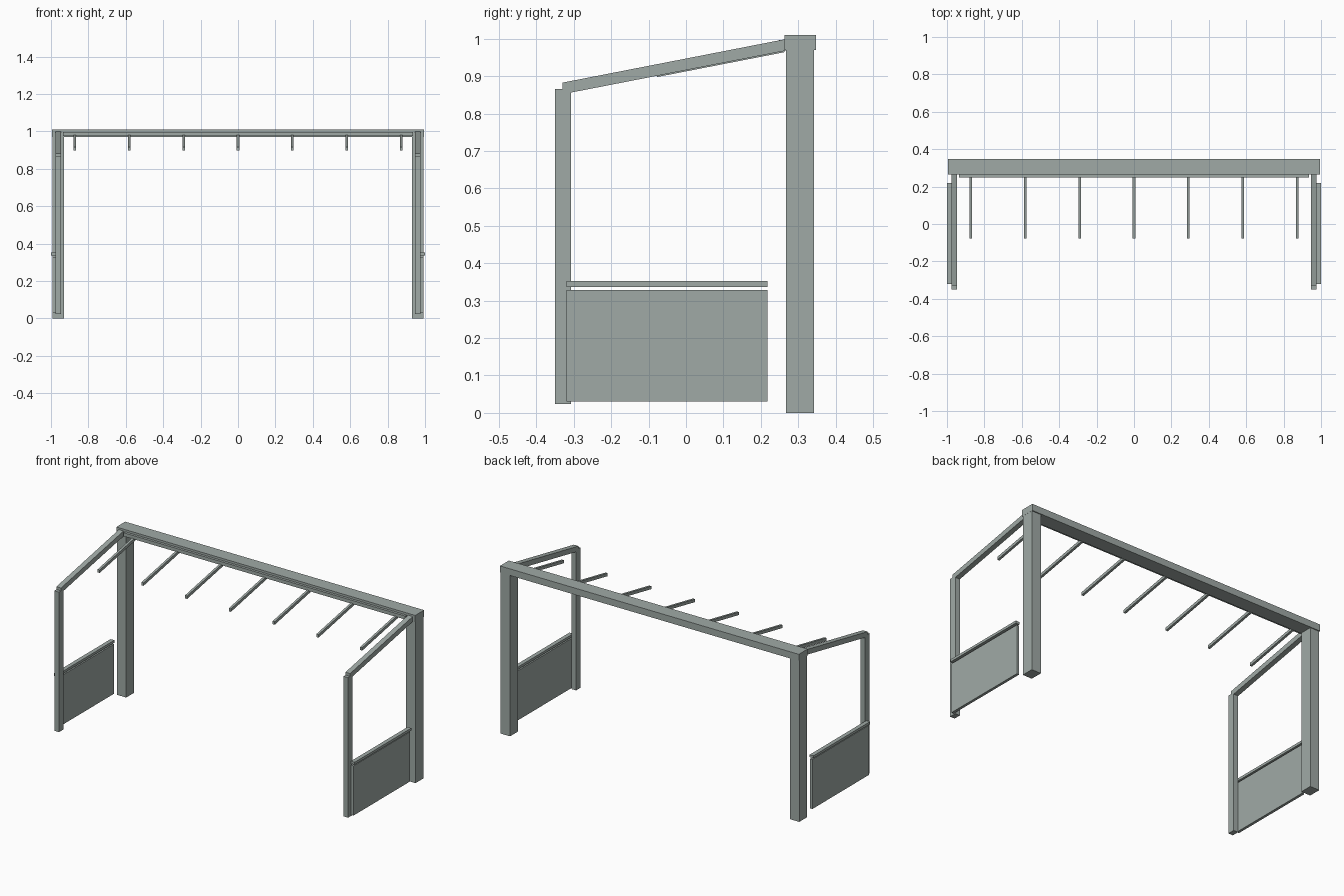
import bpy
import bmesh

cube = bpy.data.objects.get("Cube")
if cube:
    bpy.data.objects.remove(cube, do_unlink=True)

# Single painted-metal colour
paint = bpy.data.materials.new("grey_green_paint")
paint.use_nodes = True
colour = (0.35, 0.40, 0.38, 1)
paint.diffuse_color = colour
paint.node_tree.nodes["Principled BSDF"].inputs["Base Color"].default_value = colour


def extrude_x(name, x0, x1, profile):
    """Prism along x from a (y, z) profile."""
    bm = bmesh.new()
    face = bm.faces.new([bm.verts.new((x0, y, z)) for y, z in profile])
    new = bmesh.ops.extrude_face_region(bm, geom=[face])["geom"]
    verts = [v for v in new if isinstance(v, bmesh.types.BMVert)]
    bmesh.ops.translate(bm, verts=verts, vec=(x1 - x0, 0, 0))
    bmesh.ops.recalc_face_normals(bm, faces=bm.faces)
    mesh = bpy.data.meshes.new(name)
    bm.to_mesh(mesh)
    bm.free()
    mesh.materials.append(paint)
    obj = bpy.data.objects.new(name, mesh)
    bpy.context.collection.objects.link(obj)
    return obj


def box(name, x, y, z):
    return extrude_x(name, *x, [(y[0], z[0]), (y[1], z[0]), (y[1], z[1]), (y[0], z[1])])


def sloped_bar(name, x, y, z_low, thickness):
    """Bar rising towards the back beam at the roof pitch."""
    z_high = z_low + (y[1] - y[0]) * 0.195
    return extrude_x(name, *x, [(y[0], z_low), (y[1], z_high),
                                (y[1], z_high + thickness), (y[0], z_low + thickness)])


# Back beam and the ledger rail on its front
box("back_beam", (-0.994, 0.994), (0.264, 0.348), (0.97, 1.01))
box("ledger_rail", (-0.936, 0.936), (0.249, 0.264), (0.976, 0.997))

# Side frames, mirrored
for side, sign in (("left", 1), ("right", -1)):
    def span(a, b):
        return sorted((sign * a, sign * b))

    box(side + "_back_post", span(0.931, 0.993), (0.268, 0.342), (0, 0.97))
    box(side + "_front_post", span(0.946, 0.977), (-0.35, -0.307), (0.024, 0.866))
    sloped_bar(side + "_rafter", span(0.946, 0.977), (-0.33, 0.266), 0.852, 0.031)
    box(side + "_panel", span(0.977, 0.993), (-0.32, 0.218), (0.03, 0.328))
    box(side + "_panel_cap", span(0.975, 1.0), (-0.32, 0.218), (0.337, 0.352))

# Short cantilevered roof bars
for i in range(-3, 4):
    x = i * 0.291
    sloped_bar(f"roof_bar_{i + 4}", (x - 0.007, x + 0.007), (-0.077, 0.264), 0.898, 0.018)
